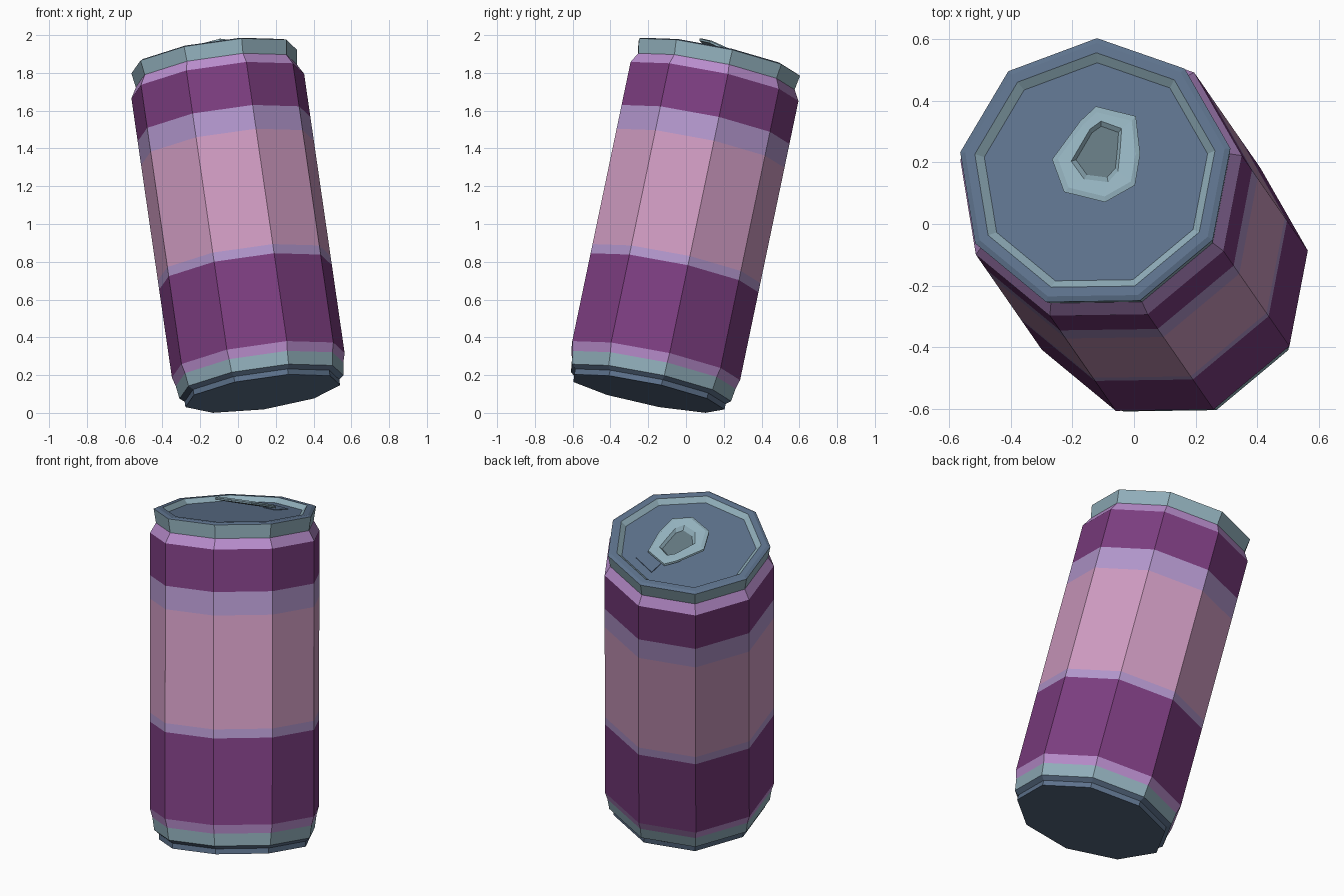
import bpy, bmesh, math
from mathutils import Vector

if "Cube" in bpy.data.objects:
    bpy.data.objects.remove(bpy.data.objects["Cube"])

SIDES = 9
CENTRE = Vector((0, -0.02, 1))
AXIS = Vector((-0.145, 0.209, 1)).normalized()
TILT = Vector((0, 0, 1)).rotation_difference(AXIS)


def material(name, rgb):
    lin = [(c / 255 / 12.92) if c < 11 else ((c / 255 + 0.055) / 1.055) ** 2.4 for c in rgb]
    m = bpy.data.materials.new(name)
    m.diffuse_color = (*lin, 1)
    m.use_nodes = True
    m.node_tree.nodes["Principled BSDF"].inputs["Base Color"].default_value = m.diffuse_color
    return m


PURPLE = material("deep purple", (124, 61, 128))
PINK = material("dusty pink", (206, 154, 192))
LILAC = material("blue lilac", (178, 150, 204))
NECK = material("pink lilac", (186, 142, 206))
SILVER = material("pale metal", (146, 176, 188))
STEEL = material("blue steel", (94, 115, 141))
DARK = material("shaded metal", (98, 118, 126))


def finish(name, bm, mats):
    bmesh.ops.recalc_face_normals(bm, faces=bm.faces)
    me = bpy.data.meshes.new(name)
    bm.to_mesh(me)
    bm.free()
    for m in mats:
        me.materials.append(m)
    ob = bpy.data.objects.new(name, me)
    bpy.context.collection.objects.link(ob)
    return ob


def bridge(bm, a, b, slot=0):
    n = len(a)
    for i in range(n):
        j = (i + 1) % n
        bm.faces.new((a[i], a[j], b[j], b[i])).material_index = slot


# The whole shell: (radius, height along axis, material of the band above)
profile = [
    (0.42, -0.925, STEEL), (0.42, -0.895, STEEL),
    (0.445, -0.875, SILVER), (0.455, -0.805, NECK),
    (0.469, -0.755, PURPLE), (0.469, -0.275, LILAC),
    (0.469, -0.225, PINK), (0.469, 0.405, LILAC),
    (0.469, 0.535, PURPLE), (0.469, 0.77, NECK),
    (0.437, 0.825, SILVER), (0.45, 0.903, STEEL),
    (0.432, 0.911, STEEL), (0.40, 0.911, SILVER),
    (0.372, 0.886, STEEL),
]
mats = [PURPLE, PINK, LILAC, NECK, SILVER, STEEL]
bm = bmesh.new()
rings = []
for r, t, _ in profile:
    ring = []
    for k in range(SIDES):
        a = math.radians(90 + 360 / SIDES * k)
        p = Vector((r * math.cos(a), r * math.sin(a), t))
        ring.append(bm.verts.new(CENTRE + TILT @ p))
    rings.append(ring)
for i in range(len(rings) - 1):
    bridge(bm, rings[i], rings[i + 1], mats.index(profile[i][2]))
for cap in (rings[0], rings[-1]):
    bm.faces.new(cap).material_index = mats.index(STEEL)
finish("can_shell", bm, mats)

# Points on the lid, given by their plan position and height above it
LID = CENTRE + AXIS * 0.886


def on_lid(x, y, h):
    return Vector((x, y, LID.z + 0.145 * (x - LID.x) - 0.209 * (y - LID.y) + h))


def tab_height(y):
    return 0.012 + 0.085 * (0.38 - y) / 0.31


def loop(bm, pts, dz, scale=1.0):
    cx = sum(p[0] for p in pts) / len(pts)
    cy = sum(p[1] for p in pts) / len(pts)
    out = []
    for x, y in pts:
        x, y = cx + (x - cx) * scale, cy + (y - cy) * scale
        out.append(bm.verts.new(on_lid(x, y, tab_height(y) + dz)))
    return out


# Pull tab: an open ring lifted at its front end
outer = [(-.123, .382), (.006, .35), (.02, .227), (.003, .126),
         (-.094, .071), (-.227, .104), (-.266, .21), (-.175, .334)]
inner = [(-.107, .334), (-.04, .31), (-.045, .24), (-.052, .172),
         (-.084, .136), (-.162, .146), (-.204, .204), (-.143, .308)]
bm = bmesh.new()
loops = [loop(bm, outer, -0.008), loop(bm, outer, 0.003),
         loop(bm, outer, 0.012, 0.88), loop(bm, inner, 0.008),
         loop(bm, inner, -0.010, 0.84)]
for i in range(5):
    bridge(bm, loops[i], loops[(i + 1) % 5])
finish("pull_tab", bm, [SILVER])

# Thin web closing the tab hole
bm = bmesh.new()
bm.faces.new(loop(bm, inner, -0.010, 0.84))
finish("tab_web", bm, [DARK])

# Pour opening flap, a thin plate scored into the lid
flap = [(-.097, .464), (.045, .412), (.0, .35), (-.097, .375)]
bm = bmesh.new()
low = [bm.verts.new(on_lid(x, y, 0.0)) for x, y in flap]
top = [bm.verts.new(on_lid(x, y, 0.004)) for x, y in flap]
bridge(bm, low, top)
bm.faces.new(top)
bm.faces.new(low)
finish("pour_flap", bm, [STEEL])
